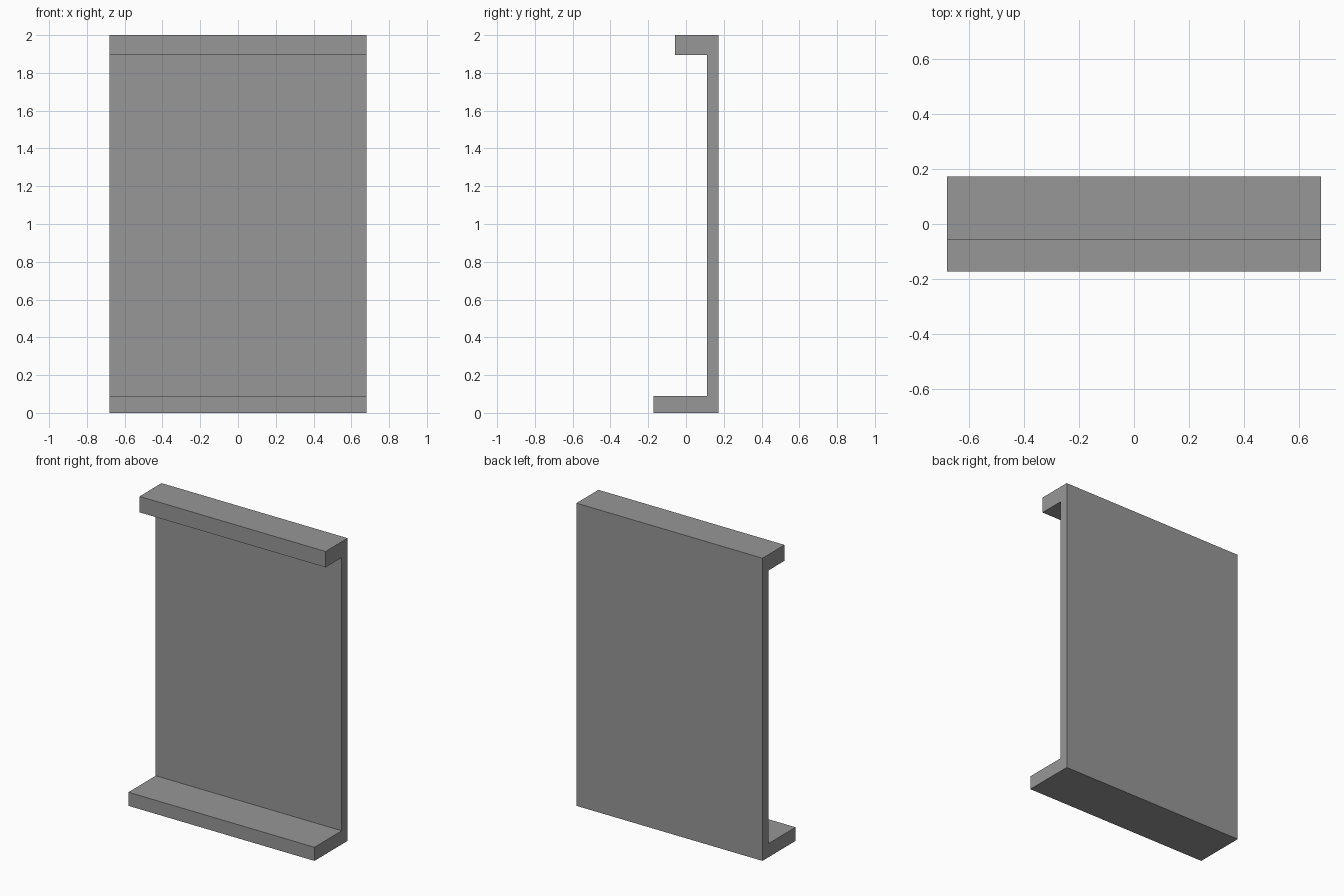
import bpy
import bmesh

cube = bpy.data.objects.get("Cube")
if cube:
    bpy.data.objects.remove(cube, do_unlink=True)

# Single grey material
grey = bpy.data.materials.new("plain_grey")
grey.use_nodes = True
colour = (0.31, 0.31, 0.31, 1)
grey.diffuse_color = colour
grey.node_tree.nodes["Principled BSDF"].inputs["Base Color"].default_value = colour

HALF_WIDTH = 0.68
BACK, PLATE_FRONT = 0.173, 0.112
TOP_LIP, BOTTOM_LIP = -0.057, -0.173
HEIGHT, LIP_UNDERSIDE, LEDGE_TOP = 2.0, 1.895, 0.09

# Side outline of the channel: back plate, short upper lip, deeper lower ledge
profile = [
    (BOTTOM_LIP, 0), (BACK, 0), (BACK, HEIGHT), (TOP_LIP, HEIGHT),
    (TOP_LIP, LIP_UNDERSIDE), (PLATE_FRONT, LIP_UNDERSIDE),
    (PLATE_FRONT, LEDGE_TOP), (BOTTOM_LIP, LEDGE_TOP),
]

# Extrude the outline across the full width
bm = bmesh.new()
side = bm.faces.new([bm.verts.new((-HALF_WIDTH, y, z)) for y, z in profile])
result = bmesh.ops.extrude_face_region(bm, geom=[side], use_keep_orig=True)
new_verts = [g for g in result["geom"] if isinstance(g, bmesh.types.BMVert)]
bmesh.ops.translate(bm, verts=new_verts, vec=(2 * HALF_WIDTH, 0, 0))
bmesh.ops.recalc_face_normals(bm, faces=bm.faces)

mesh = bpy.data.meshes.new("channel_panel")
bm.to_mesh(mesh)
bm.free()
mesh.materials.append(grey)
panel = bpy.data.objects.new("channel_panel", mesh)
bpy.context.collection.objects.link(panel)
